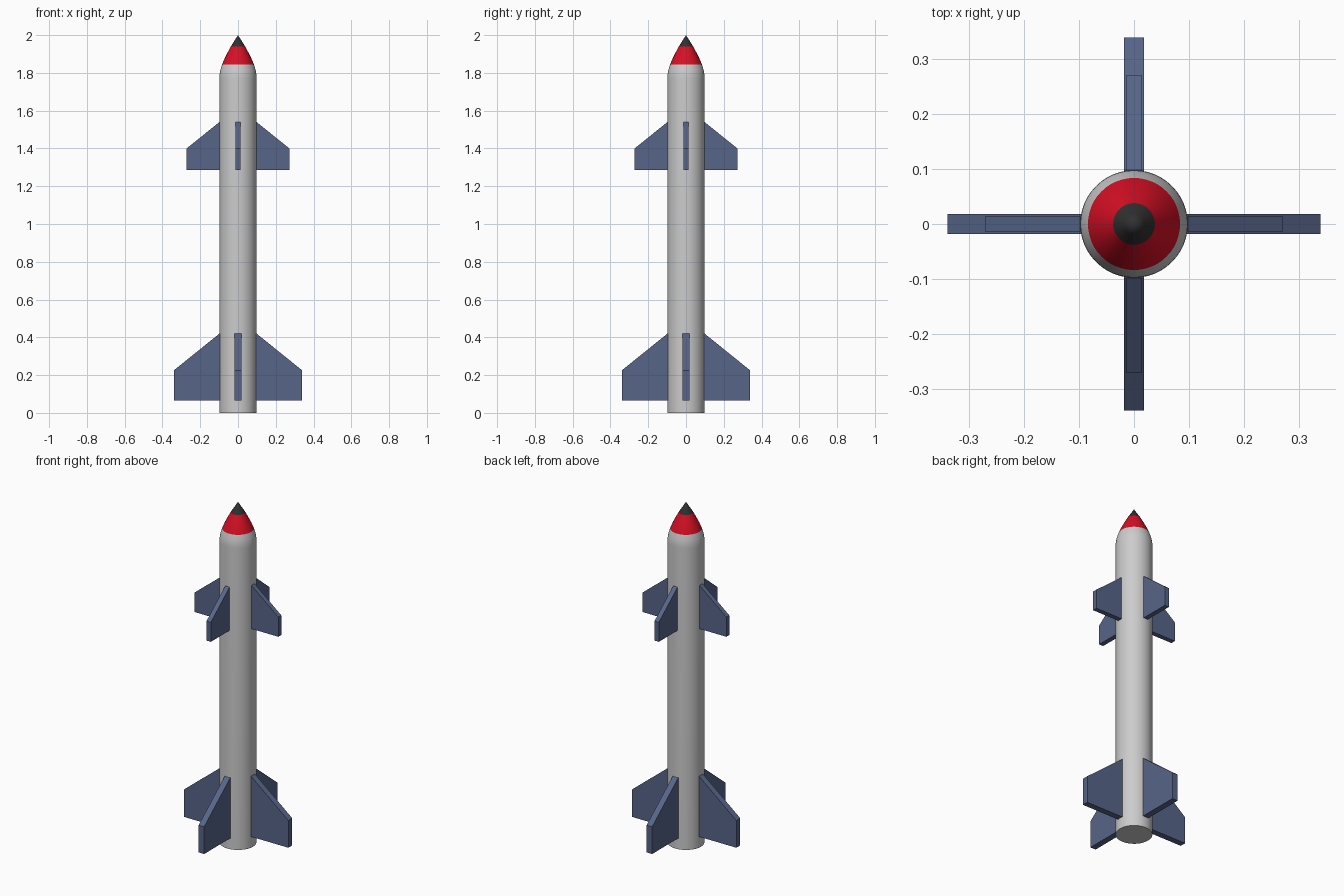
import bpy, bmesh
from math import radians
from mathutils import Matrix

cube = bpy.data.objects.get("Cube")
if cube:
    bpy.data.objects.remove(cube, do_unlink=True)


def material(name, rgb):
    mat = bpy.data.materials.new(name)
    mat.use_nodes = True
    mat.diffuse_color = (*rgb, 1)
    mat.node_tree.nodes["Principled BSDF"].inputs["Base Color"].default_value = (*rgb, 1)
    return mat


grey = material("light_grey", (0.6, 0.6, 0.6))
red = material("red", (0.68, 0.005, 0.018))
black = material("black", (0.03, 0.03, 0.03))
blue = material("slate_blue", (0.095, 0.13, 0.25))


def add_object(name, bm, mat):
    bmesh.ops.recalc_face_normals(bm, faces=bm.faces)
    mesh = bpy.data.meshes.new(name)
    bm.to_mesh(mesh)
    bm.free()
    mesh.materials.append(mat)
    obj = bpy.data.objects.new(name, mesh)
    bpy.context.collection.objects.link(obj)
    return obj


def lathe(name, profile, mat, sides=48):
    """Spin (radius, height) points around z into a smooth shell."""
    bm = bmesh.new()
    verts = [bm.verts.new((r, 0, z)) for r, z in profile]
    edges = [bm.edges.new(pair) for pair in zip(verts, verts[1:])]
    bmesh.ops.spin(bm, geom=verts + edges, cent=(0, 0, 0), axis=(0, 0, 1),
                   angle=radians(360), steps=sides)
    bmesh.ops.remove_doubles(bm, verts=bm.verts, dist=0.0001)
    obj = add_object(name, bm, mat)
    bpy.ops.object.select_all(action="DESELECT")
    obj.select_set(True)
    bpy.context.view_layer.objects.active = obj
    bpy.ops.object.shade_smooth_by_angle(angle=radians(35))
    return obj


def fin_set(name, span, bottom, tip_top, root_top, thickness):
    """Four clipped fins around the body."""
    root = 0.098
    outline = [(0.08, bottom), (span, bottom), (span, tip_top),
               (root, root_top), (0.08, root_top)]
    for i, side in enumerate(("left", "back", "right", "front")):
        bm = bmesh.new()
        face = bm.faces.new([bm.verts.new((x, -thickness / 2, z)) for x, z in outline])
        new = bmesh.ops.extrude_face_region(bm, geom=[face])["geom"]
        bmesh.ops.translate(bm, vec=(0, thickness, 0),
                            verts=[v for v in new if isinstance(v, bmesh.types.BMVert)])
        bm.transform(Matrix.Rotation(radians(90 * i), 4, "Z"))
        add_object(f"{name}_{side}", bm, blue)


# Body tube with closed base and rounded shoulder
lathe("body", [(0, 0), (0.098, 0), (0.098, 1.77), (0.0975, 1.79),
               (0.0935, 1.815), (0.084, 1.845)], grey)

# Painted nose band and pointed tip
lathe("nose_band", [(0.084, 1.845), (0.071, 1.876), (0.055, 1.908), (0.038, 1.94)], red)
lathe("nose_tip", [(0.038, 1.94), (0.019, 1.97), (0, 2)], black)

# Steering fins near the nose, larger stabilisers at the tail
fin_set("front_fin", 0.272, 1.285, 1.4, 1.54, 0.028)
fin_set("tail_fin", 0.34, 0.065, 0.225, 0.42, 0.036)
